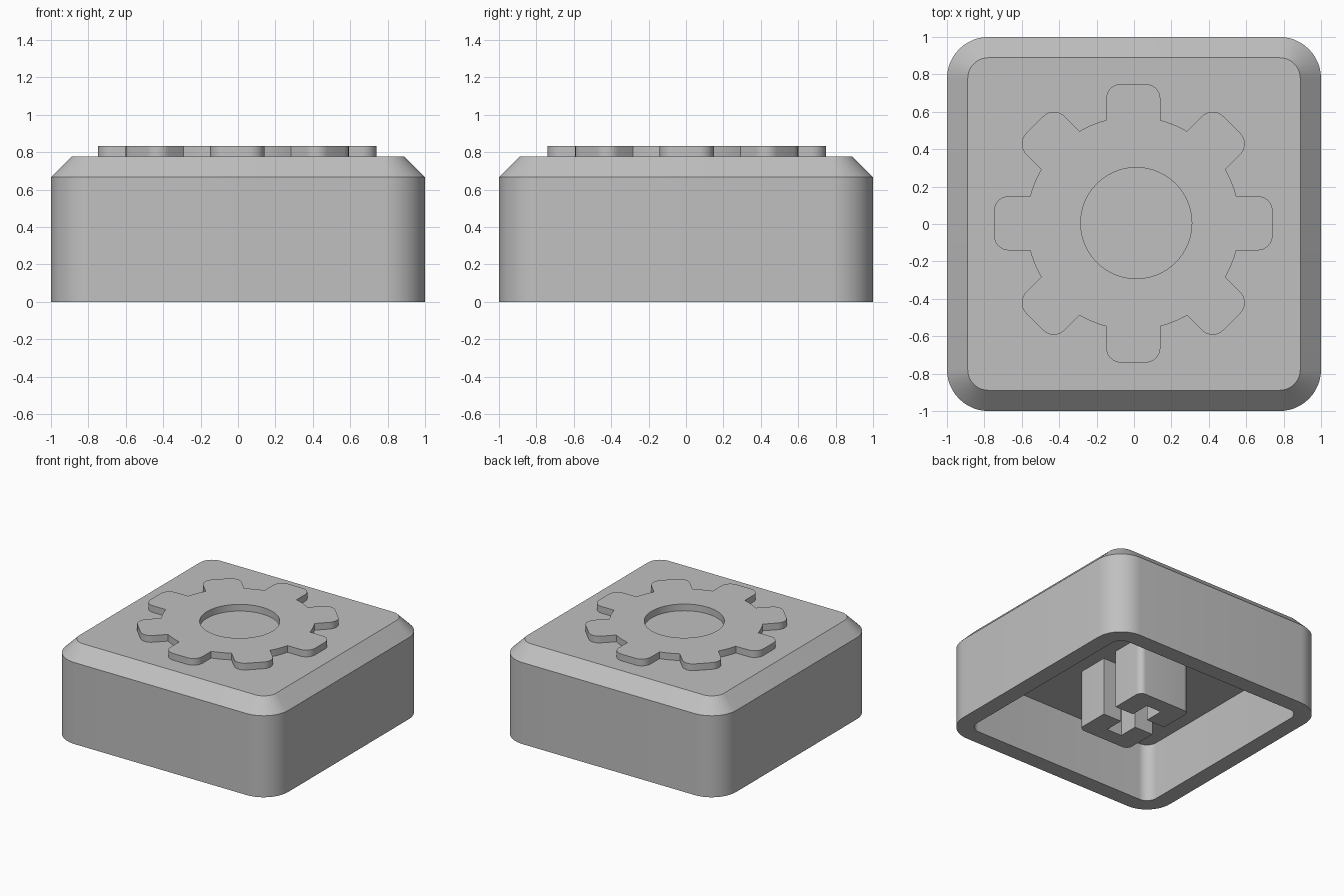
import bpy
import bmesh
from math import sin, cos, asin, pi, radians

cube = bpy.data.objects.get("Cube")
if cube:
    bpy.data.objects.remove(cube)

grey = bpy.data.materials.new("light_grey")
grey.use_nodes = True
colour = (0.53, 0.53, 0.53, 1)
grey.diffuse_color = colour
grey.node_tree.nodes["Principled BSDF"].inputs["Base Color"].default_value = colour


def arc(cx, cy, r, start, end, steps):
    """Points on a circular arc, angles in radians."""
    angles = [start + (end - start) * i / steps for i in range(steps + 1)]
    return [(cx + r * cos(a), cy + r * sin(a)) for a in angles]


def rounded_square(half, r, steps=12):
    c, pts = half - r, []
    for i, (sx, sy) in enumerate([(1, 1), (-1, 1), (-1, -1), (1, -1)]):
        pts += arc(sx * c, sy * c, r, i * pi / 2, (i + 1) * pi / 2, steps)
    return pts


def finish(bm, name):
    bmesh.ops.recalc_face_normals(bm, faces=bm.faces[:])
    mesh = bpy.data.meshes.new(name)
    bm.to_mesh(mesh)
    bm.free()
    mesh.materials.append(grey)
    obj = bpy.data.objects.new(name, mesh)
    bpy.context.collection.objects.link(obj)
    bpy.ops.object.select_all(action="DESELECT")
    obj.select_set(True)
    bpy.context.view_layer.objects.active = obj
    bpy.ops.object.shade_smooth_by_angle(angle=radians(30))
    return obj


def loft(name, rings):
    """Skin a stack of (outline, z) rings and cap both ends."""
    bm = bmesh.new()
    loops = [[bm.verts.new((x, y, z)) for x, y in pts] for pts, z in rings]
    for a, b in zip(loops, loops[1:]):
        for i in range(len(a)):
            j = (i + 1) % len(a)
            bm.faces.new((a[i], a[j], b[j], b[i]))
    bm.faces.new(loops[0])
    bm.faces.new(loops[-1])
    return finish(bm, name)


def extrude(name, outlines, z0, z1):
    """Fill flat outlines (inner ones become holes) and extrude upward."""
    bm = bmesh.new()
    edges = []
    for pts in outlines:
        verts = [bm.verts.new((x, y, z0)) for x, y in pts]
        edges += [bm.edges.new((v, verts[i - 1])) for i, v in enumerate(verts)]
    bmesh.ops.triangle_fill(bm, edges=edges, use_beauty=True, normal=(0, 0, 1))
    result = bmesh.ops.extrude_face_region(bm, geom=bm.faces[:], use_keep_orig=True)
    for v in result["geom"]:
        if isinstance(v, bmesh.types.BMVert):
            v.co.z = z1
    return finish(bm, name)


# Hollow cap with bevelled top
ceiling, shoulder, top = 0.476, 0.667, 0.778
inner = rounded_square(0.867, 0.089)
outer = rounded_square(1, 0.222)
loft("cap_shell", [(inner, ceiling), (inner, 0), (outer, 0), (outer, shoulder),
                   (rounded_square(0.889, 0.111), top)])

# Raised gear with eight round-cornered teeth and a centre hole
tip, half, root, fillet = 0.745, 0.145, 0.57, 0.08
base = asin(half / root)
tooth = arc(tip - fillet, fillet - half, fillet, -pi / 2, 0, 8)
tooth += arc(tip - fillet, half - fillet, fillet, 0, pi / 2, 8)
tooth += arc(0, 0, root, base, pi / 4 - base, 5)
gear = []
for k in range(8):
    c, s = cos(k * pi / 4), sin(k * pi / 4)
    gear += [(x * c - y * s - 0.004, x * s + y * c + 0.004) for x, y in tooth]
hole = arc(0.012, 0.005, 0.297, 0, 2 * pi, 64)[:-1]
extrude("raised_gear", [gear, hole], top - 0.004, 0.833)

# Stem under the ceiling: two C-shaped halves around a cross slot
hx, hy, r, slot, reach = 0.235, 0.355, 0.05, 0.068, 0.228
half_stem = arc(hx - r, hy - r, r, 0, pi / 2, 8)
half_stem += arc(r - hx, hy - r, r, pi / 2, pi, 8)
half_stem += [(-hx, slot), (-slot, slot), (-slot, reach),
              (slot, reach), (slot, slot), (hx, slot)]
for name, sign in (("stem_back", 1), ("stem_front", -1)):
    extrude(name, [[(sign * x, sign * y) for x, y in half_stem]], 0, ceiling + 0.004)
